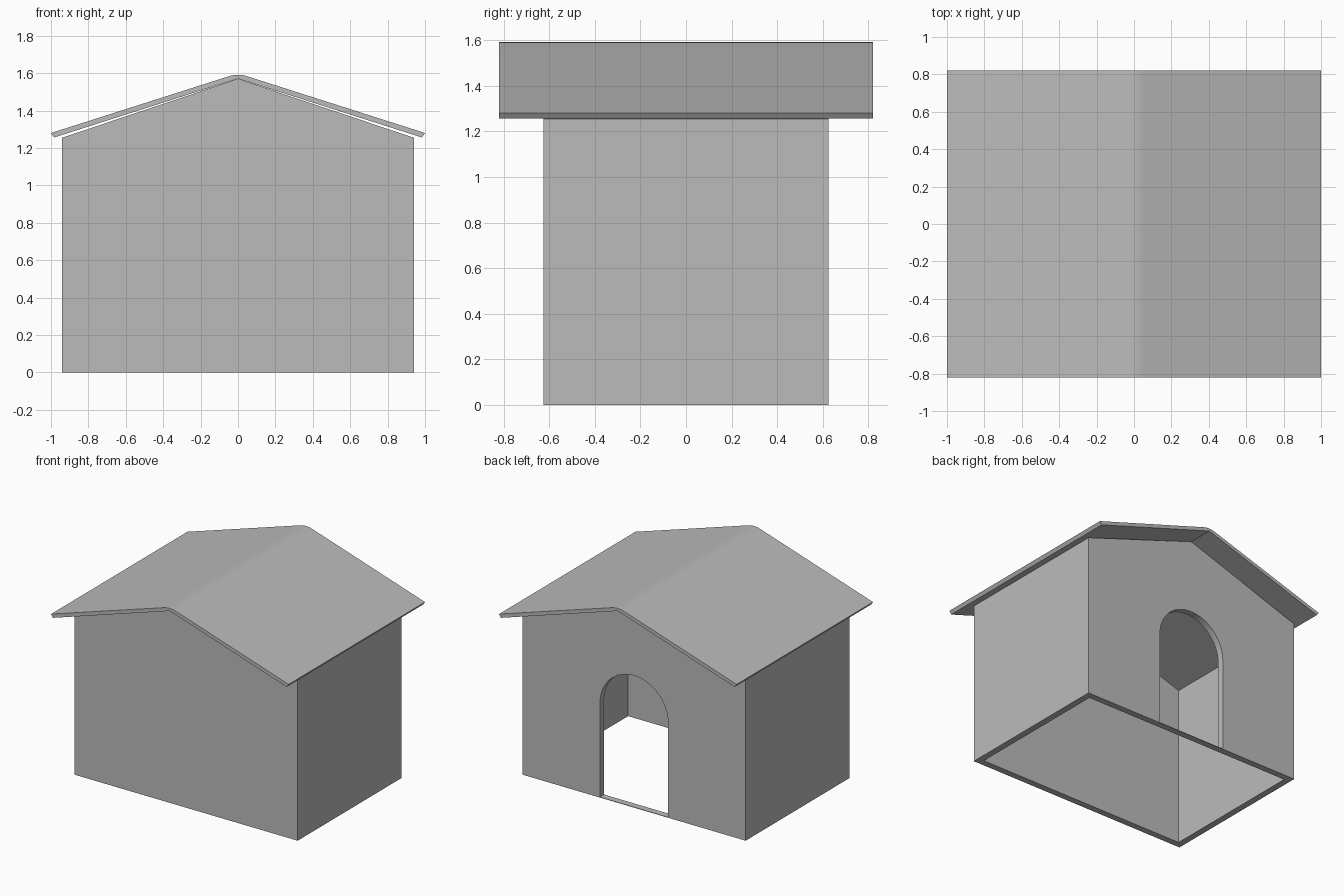
import bpy, bmesh, math

if "Cube" in bpy.data.objects:
    bpy.data.objects.remove(bpy.data.objects["Cube"])

grey = bpy.data.materials.new("plain grey")
grey.diffuse_color = (0.5, 0.5, 0.5, 1)
grey.use_nodes = True
grey.node_tree.nodes["Principled BSDF"].inputs["Base Color"].default_value = grey.diffuse_color


def prism(name, profile, y0, y1):
    """Extrude an (x, z) profile along y."""
    bm = bmesh.new()
    face = bm.faces.new([bm.verts.new((x, y0, z)) for x, z in profile])
    ext = bmesh.ops.extrude_face_region(bm, geom=[face])
    verts = [g for g in ext["geom"] if isinstance(g, bmesh.types.BMVert)]
    bmesh.ops.translate(bm, verts=verts, vec=(0, y1 - y0, 0))
    bmesh.ops.recalc_face_normals(bm, faces=bm.faces)
    mesh = bpy.data.meshes.new(name)
    bm.to_mesh(mesh)
    bm.free()
    mesh.materials.append(grey)
    obj = bpy.data.objects.new(name, mesh)
    bpy.context.collection.objects.link(obj)
    return obj


def activate(obj):
    bpy.ops.object.select_all(action='DESELECT')
    obj.select_set(True)
    bpy.context.view_layer.objects.active = obj


def cut(obj, cutter):
    """Subtract the cutter, then discard it."""
    cutter.hide_render = True
    mod = obj.modifiers.new("cut", 'BOOLEAN')
    mod.operation, mod.solver, mod.object = 'DIFFERENCE', 'EXACT', cutter
    activate(obj)
    bpy.ops.object.modifier_apply(modifier=mod.name)
    bpy.data.objects.remove(cutter, do_unlink=True)


def gable(half, base, eave, apex):
    return [(-half, base), (half, base), (half, eave), (0, apex), (-half, eave)]


# Walls: hollow gabled shell, open underneath
T = 0.05
walls = prism("walls", gable(0.94, 0, 1.255, 1.57), -0.625, 0.625)
cut(walls, prism("room_cutter", gable(0.94 - T, -0.2, 1.227, 1.525),
                 -0.625 + T, 0.625 - T))

# Arched doorway in the back wall, with a paper-thin sill
R, SPRING = 0.287, 0.718
arch = [(R * math.cos(math.pi * i / 32), SPRING + R * math.sin(math.pi * i / 32))
        for i in range(33)]
cut(walls, prism("door_cutter", [(-R, 0.004), (R, 0.004)] + arch, 0.45, 0.8))

# Roof: thin pitched slab with a rounded ridge
ridge = []
for i in range(9):
    t = i / 8
    ridge.append((0.05 - 0.1 * t,
                  1.583 * ((1 - t) ** 2 + t ** 2) + 1.599 * 2 * t * (1 - t)))
profile = [(0.983, 1.256), (1.0, 1.28)] + ridge + [(-1.0, 1.28), (-0.983, 1.256), (0, 1.571)]
roof = prism("roof", profile, -0.82, 0.82)
activate(roof)
bpy.ops.object.shade_smooth_by_angle(angle=math.radians(25))
